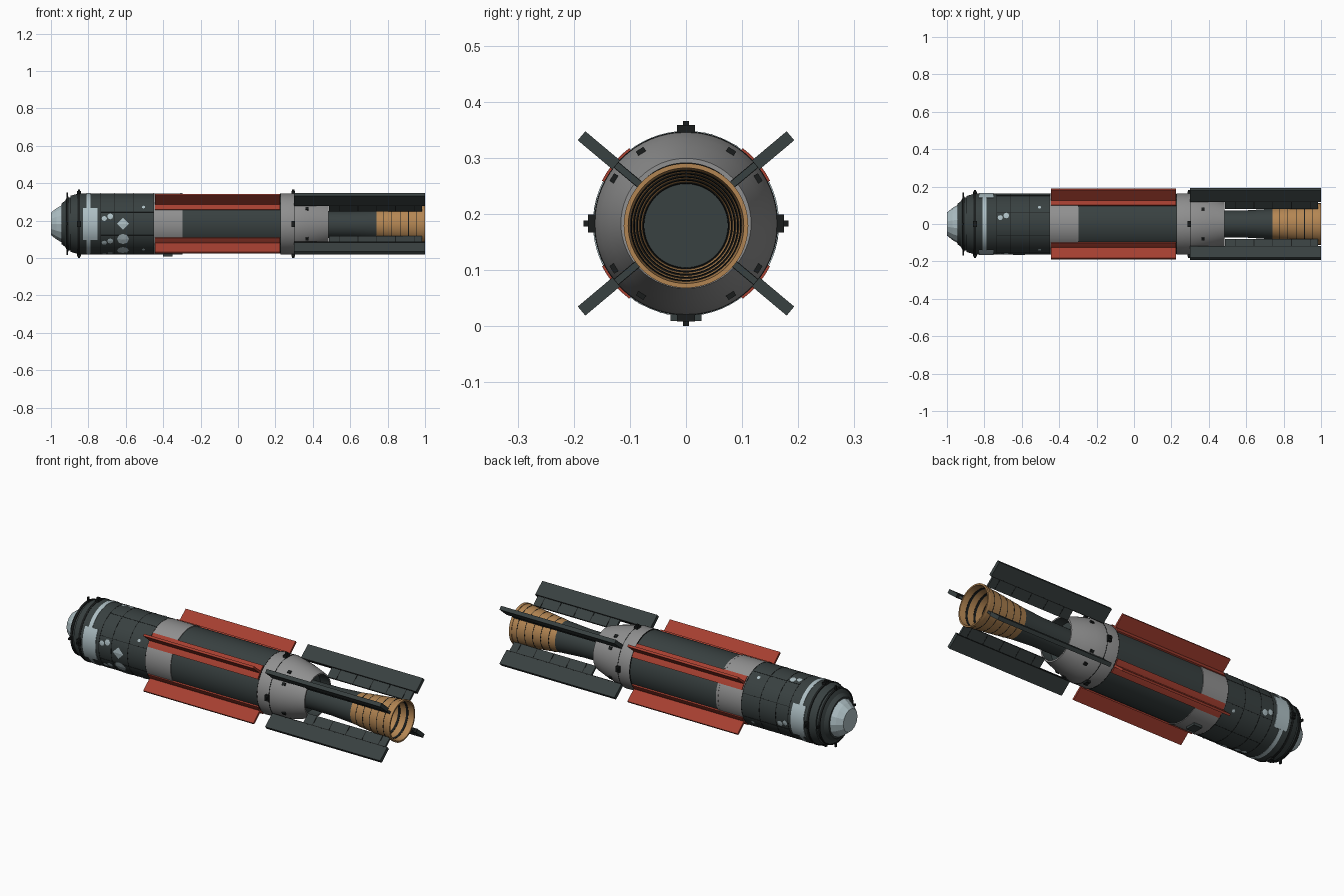
import bpy, bmesh
from math import sin, cos, radians, pi

cube = bpy.data.objects.get("Cube")
if cube:
    bpy.data.objects.remove(cube, do_unlink=True)

AXIS = 0.183   # height of the body axis
HULL = 0.163   # body radius


def material(name, rgb):
    m = bpy.data.materials.new(name)
    m.use_nodes = True
    m.diffuse_color = (*rgb, 1)
    m.node_tree.nodes["Principled BSDF"].inputs["Base Color"].default_value = (*rgb, 1)
    return m


SLATE = material("dark slate", (0.040, 0.052, 0.052))
BLACK = material("near black", (0.010, 0.012, 0.012))
GREY = material("mid grey", (0.28, 0.28, 0.28))
PALE = material("pale blue grey", (0.42, 0.52, 0.55))
RED = material("brick red", (0.38, 0.050, 0.030))
TAN = material("copper tan", (0.45, 0.235, 0.085))


def polar(x, r, deg, zc=AXIS):
    a = radians(deg)
    return (x, r * cos(a), zc + r * sin(a))


def finish(name, bm, mats, smooth=True):
    bmesh.ops.remove_doubles(bm, verts=bm.verts, dist=1e-6)
    bmesh.ops.recalc_face_normals(bm, faces=bm.faces)
    mesh = bpy.data.meshes.new(name)
    bm.to_mesh(mesh)
    bm.free()
    for m in mats:
        mesh.materials.append(m)
    ob = bpy.data.objects.new(name, mesh)
    bpy.context.collection.objects.link(ob)
    if smooth:
        bpy.ops.object.select_all(action='DESELECT')
        bpy.context.view_layer.objects.active = ob
        ob.select_set(True)
        bpy.ops.object.shade_smooth_by_angle(angle=radians(25))
    return ob


def lathe(name, profile, mats, sides=64, zc=AXIS, smooth=True, slots=None):
    """Turn (x, radius) points about the long axis; slots colours each segment."""
    bm = bmesh.new()
    rings = [[bm.verts.new(polar(x, max(r, 1e-4), 360 * i / sides, zc)) for i in range(sides)]
             for x, r in profile]
    for k in range(len(rings) - 1):
        for i in range(sides):
            j = (i + 1) % sides
            f = bm.faces.new((rings[k][i], rings[k][j], rings[k + 1][j], rings[k + 1][i]))
            f.material_index = slots[k] if slots else 0
    for end in (0, -1):
        if profile[end][1] < 1e-3:
            bm.faces.new(rings[end])
    return finish(name, bm, mats, smooth)


def band(name, x, width, r, mat, r2=None, zc=AXIS):
    """Thin raised ring around the axis."""
    r2 = r if r2 is None else r2
    return lathe(name, [(x, r - 0.004), (x, r), (x + width, r2), (x + width, r2 - 0.004)], [mat], zc=zc)


def arc_plate(name, x0, x1, a0, a1, r, mat, thick=0.004):
    """Plate wrapped on the hull between two angles."""
    bm = bmesh.new()
    n = max(1, int(abs(a1 - a0) / 5))
    rows = []
    for i in range(n + 1):
        a = a0 + (a1 - a0) * i / n
        rows.append([bm.verts.new(polar(x, q, a))
                     for x, q in ((x0, r - thick), (x0, r), (x1, r), (x1, r - thick))])
    for p, q in zip(rows, rows[1:]):
        for k in range(4):
            bm.faces.new((p[k], q[k], q[(k + 1) % 4], p[(k + 1) % 4]))
    bm.faces.new(rows[0])
    bm.faces.new(rows[-1])
    return finish(name, bm, [mat])


def spot(name, x, deg, size, mat, sides=8, r=HULL + 0.0015):
    """Flat marking wrapped on the hull."""
    bm = bmesh.new()
    vs = []
    for i in range(sides):
        t = 2 * pi * i / sides
        vs.append(bm.verts.new(polar(x + size * cos(t), r, deg + size / r * 180 / pi * sin(t))))
    mid = bm.verts.new(polar(x, r + 0.001, deg))
    for i in range(sides):
        bm.faces.new((vs[i], vs[(i + 1) % sides], mid))
    return finish(name, bm, [mat], False)


def radial_box(name, x0, x1, r0, r1, thick, deg, mat):
    """Box pointing away from the axis."""
    bm = bmesh.new()
    bmesh.ops.create_cube(bm, size=1)
    a = radians(deg)
    for v in bm.verts:
        x = (x0 + x1) / 2 + v.co.x * (x1 - x0)
        r = (r0 + r1) / 2 + v.co.y * (r1 - r0)
        t = v.co.z * thick
        v.co = (x, r * cos(a) - t * sin(a), AXIS + r * sin(a) + t * cos(a))
    return finish(name, bm, [mat], False)


# Faceted seeker nose and stepped collar
lathe("nose_window", [(-1, 0), (-1, 0.062), (-0.97, 0.086), (-0.935, 0.106), (-0.92, 0.106)],
      [PALE], sides=14, smooth=False)
lathe("nose_collar", [(-0.945, 0.09), (-0.945, 0.108), (-0.925, 0.122), (-0.915, 0.142), (-0.895, 0.142),
                      (-0.895, 0.15), (-0.86, 0.16), (-0.845, HULL)], [SLATE])
band("collar_ring", -0.918, 0.012, 0.147, BLACK)
band("shoulder_ring", -0.858, 0.012, 0.1645, BLACK)

# Main hull with grey sleeve, tail cylinder and open boat tail
lathe("hull", [(-0.845, HULL), (-0.45, HULL), (-0.30, HULL), (-0.30, 0.160), (0.23, 0.160), (0.23, HULL),
               (0.30, HULL), (0.36, 0.152), (0.42, 0.137), (0.485, 0.116), (0.485, 0.108), (0.43, 0.105),
               (0.43, 0.05)],
      [SLATE, GREY], slots=[0, 1, 1, 0, 1, 1, 1, 1, 1, 1, 0, 0])

# Pale ring with side panels
band("pale_ring", -0.81, 0.022, HULL + 0.002, PALE)
for side, centre in (("right", 180), ("left", 0)):
    arc_plate("pale_panel_" + side, -0.83, -0.752, centre - 31, centre + 31, HULL + 0.003, PALE)

# Hull seams
for i, x in enumerate((-0.735, -0.66, -0.56, -0.452, 0.228, 0.30)):
    band(f"hull_seam_{i}", x, 0.003, HULL + 0.0008, BLACK)
for i in range(8):
    arc_plate(f"long_seam_{i}", -0.735, -0.45, 45 * i + 22, 45 * i + 22.8, HULL + 0.001, BLACK)
for i in range(4):
    arc_plate(f"sleeve_seam_{i}", -0.31, -0.296, 90 * i - 34, 90 * i + 34, HULL + 0.0008, GREY)

# Pale markings
for i, deg in enumerate((180, 210, 240)):
    spot(f"large_marking_{i}", -0.615, deg, 0.032, PALE, 4 if i == 0 else 8)
for i, deg in enumerate((78, 170, 218, 258, 350)):
    spot(f"small_marking_a_{i}", -0.715, deg, 0.014, PALE)
    spot(f"small_marking_b_{i}", -0.683, deg - 4, 0.016, PALE)
for i in range(4):
    spot(f"tiny_marking_{i}", -0.505, 90 * i + 57, 0.009, PALE)

# Mounting brackets and bolts around the body
for i in range(4):
    deg = 90 * i
    for tag, x in (("front", -0.85), ("rear", 0.295)):
        radial_box(f"{tag}_bracket_post_{i}", x - 0.006, x + 0.006, 0.15, 0.183, 0.011, deg, BLACK)
        radial_box(f"{tag}_bracket_bar_{i}", x - 0.010, x + 0.010, 0.15, 0.175, 0.032, deg, BLACK)
    radial_box(f"collar_bracket_{i}", -0.916, -0.908, 0.13, 0.168, 0.012, deg, BLACK)
    for k in (-32, 32):
        radial_box(f"tail_bolt_{i}_{k}", 0.36, 0.378, 0.13, 0.156, 0.016, deg + k, BLACK)
radial_box("belly_lug", -0.40, -0.35, 0.155, 0.174, 0.056, 270, SLATE)

# Red strakes and tail fins, four of each
for i, deg in enumerate((40, 140, 220, 320)):
    arc_plate(f"strake_base_{i}", -0.445, 0.225, deg - 13, deg + 13, 0.168, RED, 0.009)
    radial_box(f"strake_{i}", -0.445, 0.225, 0.16, 0.241, 0.012, deg, RED)
    radial_box(f"fin_panel_{i}", 0.30, 1.0, 0.163, 0.243, 0.021, deg, SLATE)
    radial_box(f"fin_root_{i}", 0.487, 0.985, 0.108, 0.165, 0.012, deg, SLATE)
    for k in range(5):
        x = 0.54 + 0.1 * k
        radial_box(f"fin_seam_{i}_{k}", x, x + 0.004, 0.109, 0.165, 0.0135, deg, BLACK)
    radial_box(f"fin_hinge_{i}", 0.30, 1.0, 0.162, 0.166, 0.0215, deg, BLACK)

# Exhaust tube and flared nozzle
NZ = AXIS - 0.004
lathe("exhaust_tube", [(0.42, 0.072), (0.60, 0.073), (0.745, 0.082)], [SLATE], zc=NZ)
lathe("nozzle", [(0.74, 0.082), (0.80, 0.089), (0.90, 0.100), (0.985, 0.108), (0.985, 0.111), (1.0, 0.111),
                 (1.0, 0.103), (0.90, 0.092), (0.76, 0.074)], [TAN], zc=NZ)
lathe("nozzle_plug", [(0.77, 0), (0.77, 0.076)], [SLATE], zc=NZ)
for k in range(5):
    x = 0.775 + 0.045 * k
    r = 0.0865 + (x - 0.775) * 0.107
    band(f"nozzle_seam_{k}", x, 0.003, r + 0.0008, BLACK, zc=NZ)
    q = 0.074 + (x - 0.76) * 0.1225
    lathe(f"nozzle_groove_{k}", [(x, q + 0.002), (x, q - 0.0012), (x + 0.012, q), (x + 0.012, q + 0.003)],
          [BLACK], zc=NZ)
